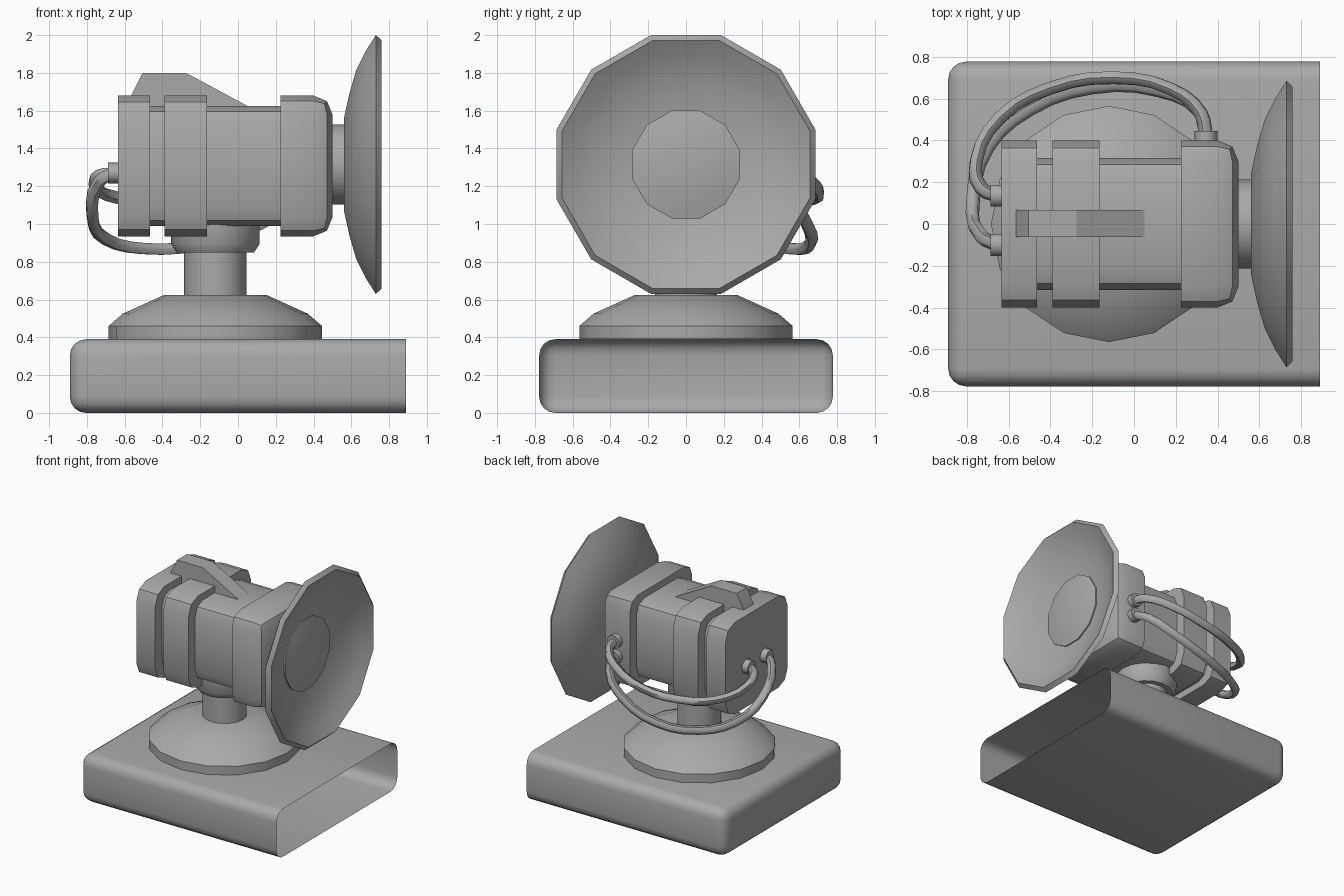
import bpy, bmesh, math
from mathutils import Matrix, Vector

cube = bpy.data.objects.get("Cube")
if cube:
    bpy.data.objects.remove(cube)

GREY = (0.4, 0.4, 0.4, 1)
grey = bpy.data.materials.new("matte_grey")
grey.use_nodes = True
grey.diffuse_color = GREY
grey.node_tree.nodes["Principled BSDF"].inputs["Base Color"].default_value = GREY

ALONG_X = Matrix.Rotation(math.pi / 2, 4, 'Y')
ALONG_Y = Matrix.Rotation(-math.pi / 2, 4, 'X')
PX, AX = -0.12, 1.315          # pedestal x, horn axis height


def finish(obj, angle=40):
    obj.data.materials.append(grey)
    bpy.ops.object.select_all(action='DESELECT')
    obj.select_set(True)
    bpy.context.view_layer.objects.active = obj
    bpy.ops.object.shade_smooth_by_angle(angle=math.radians(angle))
    return obj


def to_object(name, bm, angle=40):
    mesh = bpy.data.meshes.new(name)
    bm.to_mesh(mesh)
    bm.free()
    obj = bpy.data.objects.new(name, mesh)
    bpy.context.collection.objects.link(obj)
    return finish(obj, angle)


def box(name, x, y, z, bevel, segments, keep_edge, open_front=False):
    """Box from ranges, bevelled on the edges chosen by keep_edge(edge, x_max)."""
    bm = bmesh.new()
    bmesh.ops.create_cube(bm, size=1)
    for v in bm.verts:
        v.co = [r[0] if c < 0 else r[1] for c, r in zip(v.co, (x, y, z))]
    if open_front:
        bmesh.ops.delete(bm, geom=[f for f in bm.faces if f.normal.x > 0.5], context='FACES')
    edges = [e for e in bm.edges if keep_edge([v.co.x for v in e.verts], x)]
    bmesh.ops.bevel(bm, geom=edges, offset=bevel, segments=segments, profile=0.5,
                    affect='EDGES', clamp_overlap=True)
    return to_object(name, bm)


def lathe(name, profile, sides, matrix, turn=0.0, angle=40):
    """Revolve (radius, height) points about local z, then place by matrix."""
    bm = bmesh.new()
    rings = []
    for r, h in profile:
        if r == 0:
            rings.append([bm.verts.new((0, 0, h))] * sides)
        else:
            rings.append([bm.verts.new((r * math.cos(a), r * math.sin(a), h))
                          for a in (turn + math.tau * i / sides for i in range(sides))])
    for low, high in zip(rings, rings[1:]):
        for i in range(sides):
            j = (i + 1) % sides
            bm.faces.new(dict.fromkeys((low[i], low[j], high[j], high[i])))
    bmesh.ops.recalc_face_normals(bm, faces=bm.faces)
    bm.transform(matrix)
    return to_object(name, bm, angle)


def lengthwise(xs, rng):
    return xs[0] != xs[1]


def all_but_front(xs, rng):
    return min(xs) < rng[1] - 0.01


def all_but_back(xs, rng):
    return max(xs) > rng[0] + 0.01


# Hollow base tray, open at one end
box("base", (-0.89, 0.89), (-0.777, 0.777), (0, 0.39), 0.085, 4, all_but_front, True)

# Pedestal: dome, post and flared collar
stand = Matrix.Translation((PX, 0, 0))
lathe("pedestal_dome", [(0.565, 0.39), (0.565, 0.46), (0.49, 0.525), (0.27, 0.625), (0, 0.625)],
      16, stand)
lathe("post", [(0.165, 0.6), (0.165, 0.87)], 16, stand)
lathe("collar", [(0, 0.85), (0.205, 0.85), (0.235, 0.895), (0.235, 1.02)], 16, stand)

# Body core, two raised bands and rounded front block
box("body_core", (-0.62, 0.3), (-0.315, 0.315), (0.99, 1.625), 0.1, 2, lengthwise)
for name, x in (("rear_band", (-0.635, -0.465)), ("middle_band", (-0.39, -0.165))):
    box(name, x, (-0.4, 0.4), (0.935, 1.68), 0.12, 2, lengthwise)
box("front_block", (0.225, 0.5), (-0.4, 0.4), (0.935, 1.68), 0.1, 2, all_but_back)

# Top fin
bm = bmesh.new()
outline = [(-0.59, 1.6), (-0.565, 1.68), (-0.505, 1.8), (-0.275, 1.8), (0.05, 1.625), (0.05, 1.6)]
face = bm.faces.new([bm.verts.new((x, -0.063, z)) for x, z in outline])
side = bmesh.ops.extrude_face_region(bm, geom=[face])["geom"]
bmesh.ops.translate(bm, verts=[g for g in side if isinstance(g, bmesh.types.BMVert)], vec=(0, 0.13, 0))
bmesh.ops.recalc_face_normals(bm, faces=bm.faces)
to_object("top_fin", bm, 20)

# Horn neck, dish and domed centre
axis = Matrix.Translation((0, 0, AX)) @ ALONG_X
turn = math.radians(15)
lathe("horn_neck", [(0.213, 0.48), (0.213, 0.6)], 16, axis)
lathe("horn_dish", [(0, 0.56), (0.25, 0.56), (0.39, 0.59), (0.515, 0.625), (0.62, 0.675),
                    (0.71, 0.73), (0.68, 0.76), (0.6, 0.71), (0.5, 0.665), (0.38, 0.63),
                    (0.295, 0.615)], 12, axis, turn)
lathe("horn_centre", [(0.295, 0.6), (0.295, 0.625), (0.2, 0.645), (0.1, 0.655), (0, 0.658)],
      12, axis, turn)

# Hoses with their end sockets
paths = {
    "upper_hose": [(-0.65, 0.135, 1.27), (-0.73, 0.17, 1.26), (-0.755, 0.3, 1.2), (-0.64, 0.51, 1.14),
                   (-0.4, 0.65, 1.13), (-0.1, 0.7, 1.16), (0.18, 0.645, 1.24), (0.32, 0.53, 1.3),
                   (0.345, 0.42, 1.32)],
    "lower_hose": [(-0.65, -0.1, 1.27), (-0.73, -0.06, 1.23), (-0.77, 0.12, 1.04), (-0.7, 0.37, 0.92),
                   (-0.5, 0.55, 0.87), (-0.2, 0.655, 0.89), (0.12, 0.64, 1), (0.31, 0.54, 1.13),
                   (0.345, 0.42, 1.19)],
}
socket = [(0.055, -0.05), (0.055, 0.025), (0, 0.025)]
for name, points in paths.items():
    curve = bpy.data.curves.new(name, 'CURVE')
    curve.dimensions = '3D'
    curve.bevel_depth = 0.034
    curve.bevel_resolution = 1
    curve.resolution_u = 3
    spline = curve.splines.new('BEZIER')
    spline.bezier_points.add(len(points) - 1)
    for bp, co in zip(spline.bezier_points, points):
        bp.co = co
        bp.handle_left_type = bp.handle_right_type = 'AUTO'
    hose = bpy.data.objects.new(name, curve)
    bpy.context.collection.objects.link(hose)
    bpy.ops.object.select_all(action='DESELECT')
    hose.select_set(True)
    bpy.context.view_layer.objects.active = hose
    bpy.ops.object.convert(target='MESH')
    finish(bpy.context.object, 60)
    start, end = Vector(points[0]), Vector(points[-1])
    lathe(name + "_rear_socket", socket, 10,
          Matrix.Translation(start + Vector((-0.012, 0, 0))) @ ALONG_X.inverted())
    lathe(name + "_side_socket", socket, 10, Matrix.Translation(end) @ ALONG_Y)
